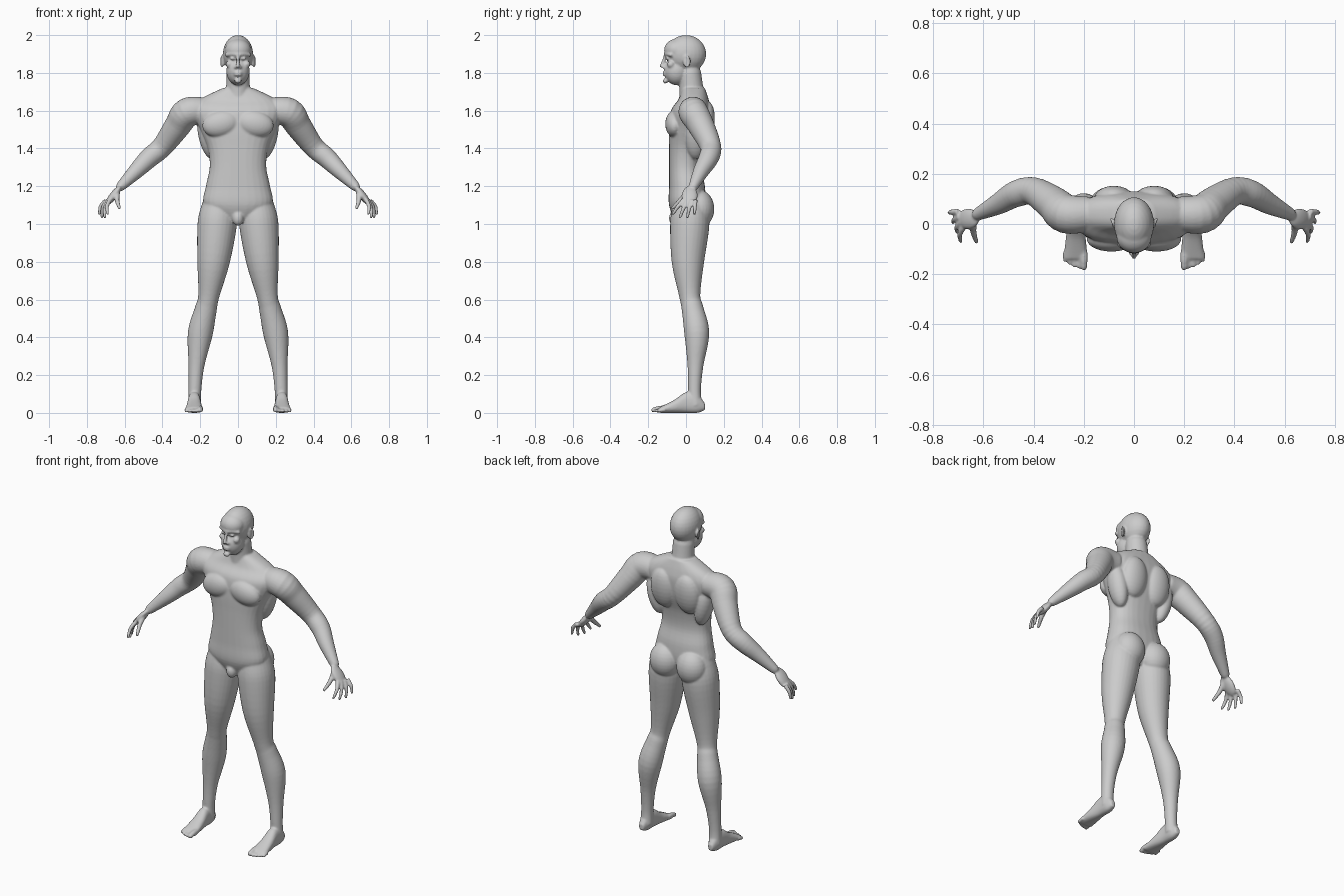
import bpy, bmesh, math
from mathutils import Vector, Matrix

default_cube = bpy.data.objects.get("Cube")
if default_cube:
    bpy.data.objects.remove(default_cube)

SIDES = 28
STEPS = 5
UP = Vector((0, 0, 1))
bm = bmesh.new()


def smooth_rows(rows):
    """Insert rounded in-between rows between the given rows of numbers."""
    rows = [Vector(row) for row in rows]
    last = len(rows) - 1
    result = []
    for i in range(last):
        start, end = rows[i], rows[i + 1]
        leave = (end - rows[max(i - 1, 0)]) / 2
        arrive = (rows[min(i + 2, last)] - start) / 2
        for k in range(STEPS):
            t = k / STEPS
            ease = t * t * (3 - 2 * t)
            bend = leave * t * (1 - t) ** 2 - arrive * t * t * (1 - t)
            result.append(start.lerp(end, ease) + bend)
    return result + [rows[-1]]


def circle():
    """Unit circle as pairs of cosine and sine."""
    turns = [math.tau * k / SIDES for k in range(SIDES)]
    return [(math.cos(turn), math.sin(turn)) for turn in turns]


def skin(rings):
    """Bridge rings of points into a closed surface."""
    loops = [[bm.verts.new(point) for point in ring] for ring in rings]
    for low, high in zip(loops, loops[1:]):
        for i in range(SIDES):
            j = (i + 1) % SIDES
            bm.faces.new((low[i], low[j], high[j], high[i]))
    bm.faces.new(loops[0][::-1])
    bm.faces.new(loops[-1])


def fuller(value):
    """Push a circle coordinate outward for a slightly boxy section."""
    return math.copysign(abs(value) ** 0.85, value)


def loft(rows, middle, upright):
    """Rows hold a position, a half width, and the near and far extents."""
    rings = []
    for position, half, near, far in smooth_rows(rows):
        ring = []
        for cosine, sine in circle():
            across = middle + half * fuller(cosine)
            deep = (near + far) / 2 + (far - near) / 2 * fuller(sine)
            ring.append((across, deep, position) if upright else (across, position, deep))
        rings.append(ring)
    skin(rings)


def tube(rows):
    """Round limb through points, each with its own radius; the end is domed."""
    points = smooth_rows(rows)
    tip = points[-1]
    step = (tip.xyz - points[-2].xyz).normalized()
    for reach in (0.5, 0.85):
        dome = tip.w * math.sqrt(1 - reach * reach)
        points.append(Vector((*(tip.xyz + step * tip.w * reach), dome)))
    rings = []
    for i, point in enumerate(points):
        following = points[min(i + 1, len(points) - 1)]
        tangent = following.xyz - points[max(i - 1, 0)].xyz
        turn = UP.rotation_difference(tangent.normalized())
        rings.append([point.xyz + turn @ Vector((cosine, sine, 0)) * point.w
                      for cosine, sine in circle()])
    skin(rings)


def blob(centre, size, tilt=0, axis="X"):
    """Ellipsoid muscle or feature, tilted in degrees."""
    matrix = (Matrix.Translation(centre)
              @ Matrix.Rotation(math.radians(tilt), 4, axis)
              @ Matrix.Diagonal((*size, 1)))
    bmesh.ops.create_uvsphere(bm, u_segments=SIDES, v_segments=SIDES // 2,
                              radius=1, matrix=matrix)


# Torso and neck
torso = [(1.02, .08, -.06, .06), (1.1, .18, -.09, .1), (1.2, .17, -.09, .1),
         (1.3, .15, -.09, .08), (1.4, .16, -.09, .09), (1.5, .2, -.09, .12),
         (1.6, .24, -.08, .13), (1.66, .2, -.04, .12), (1.72, .08, -.02, .1)]
loft(torso, middle=0, upright=True)
tube([(0, .04, 1.6, .08), (0, .03, 1.7, .065), (0, .02, 1.8, .06)])

# Torso muscles: chest, shoulder blade, side of back, buttock, groin
blob((.09, -.06, 1.53), (.1, .05, .07), tilt=12, axis="Y")
blob((.08, .1, 1.53), (.08, .05, .12), tilt=-8)
blob((.16, .05, 1.47), (.05, .06, .13), tilt=12, axis="Y")
blob((.09, .07, 1.08), (.09, .08, .1))
blob((0, -.06, 1.03), (.03, .03, .04))

# Skull, forehead and jaw
blob((0, 0, 1.9), (.08, .107, .1))
blob((0, -.05, 1.92), (.07, .066, .06))
blob((0, -.05, 1.81), (.062, .066, .075))

# Face: brow, cheek, eye, nose, nostril, lips, chin
tube([(0, -.11, 1.895, .01), (.03, -.1, 1.9, .01), (.06, -.08, 1.895, .01)])
blob((.045, -.08, 1.845), (.02, .02, .02))
blob((.03, -.1, 1.876), (.014, .01, .007))
tube([(0, -.11, 1.89, .008), (0, -.12, 1.86, .009), (0, -.13, 1.836, .01)])
blob((.012, -.115, 1.83), (.01, .012, .008))
for height in (1.802, 1.789):
    blob((0, -.113, height), (.022, .012, .006))
blob((0, -.11, 1.757), (.02, .013, .014))

# Ear: inner plate and curled rim
blob((.08, 0, 1.86), (.008, .016, .028), tilt=-10)
rim = []
for k in range(8):
    sweep = math.pi * (k / 5 - 0.3)
    rim.append((.085 + .006 * math.sin(sweep), .004 + .016 * math.sin(sweep),
                1.86 + .028 * math.cos(sweep), .005))
tube(rim)

# Arm from shoulder to wrist
tube([(.18, .04, 1.6, .07), (.27, .04, 1.59, .078), (.32, .08, 1.52, .07),
      (.4, .13, 1.41, .057), (.47, .12, 1.35, .053), (.54, .08, 1.28, .042),
      (.62, .04, 1.2, .026)])

# Palm, fanned fingers and thumb
blob((.66, .02, 1.15), (.02, .042, .065), tilt=-38, axis="Y")
for k in range(4):
    fan = k / 3
    base = Vector((.68 + .02 * fan, -.014 + .064 * fan, 1.125))
    tip = Vector((.69 + .045 * fan, -.07 + .115 * fan,
                  1.053 - .02 * math.sin(math.pi * fan)))
    knuckle = base.lerp(tip, 0.5) + Vector((.009, 0, .004))
    tube([(*base, .012), (*knuckle, .011), (*tip, .008)])
tube([(.64, .01, 1.17, .016), (.64, -.03, 1.125, .013), (.628, -.07, 1.085, .009)])

# Leg from ankle to hip
tube([(.23, .05, .04, .036), (.228, .045, .12, .034), (.22, .05, .25, .042),
      (.2, .057, .42, .066), (.17, .035, .55, .058), (.155, .02, .62, .056),
      (.13, .01, .8, .086), (.11, .02, 1, .104), (.1, .02, 1.1, .09)])

# Foot and toes
foot = [(.1, .015, .015, .05), (.06, .03, 0, .1), (0, .033, 0, .11),
        (-.06, .04, 0, .07), (-.14, .049, 0, .03)]
loft(foot, middle=.232, upright=False)
for k in range(5):
    outward = k / 4
    radius = .01 if k else .015
    across = .2 + .074 * outward
    reach = -.172 + .028 * outward ** 2
    tube([(across, -.11, radius * 1.6, radius), (across, (reach - .11) / 2, radius * 1.5, radius),
          (across, reach, radius, radius * 0.9)])

# Fuse every part into one mirrored skin
bmesh.ops.recalc_face_normals(bm, faces=bm.faces[:])
mesh = bpy.data.meshes.new("body")
bm.to_mesh(mesh)
bm.free()
body = bpy.data.objects.new("body", mesh)
bpy.context.collection.objects.link(body)

mirror = body.modifiers.new("Mirror", "MIRROR")
mirror.use_mirror_merge = False
fuse = body.modifiers.new("Fuse", "REMESH")
fuse.mode = "VOXEL"
fuse.voxel_size = 0.0055
fuse.use_smooth_shade = True
soften = body.modifiers.new("Soften", "SMOOTH")
soften.factor = 0.5
soften.iterations = 6

# Plain grey skin
grey = bpy.data.materials.new("plain grey")
grey.use_nodes = True
colour = (.6, .6, .6, 1)
grey.diffuse_color = colour
grey.node_tree.nodes["Principled BSDF"].inputs["Base Color"].default_value = colour
mesh.materials.append(grey)
